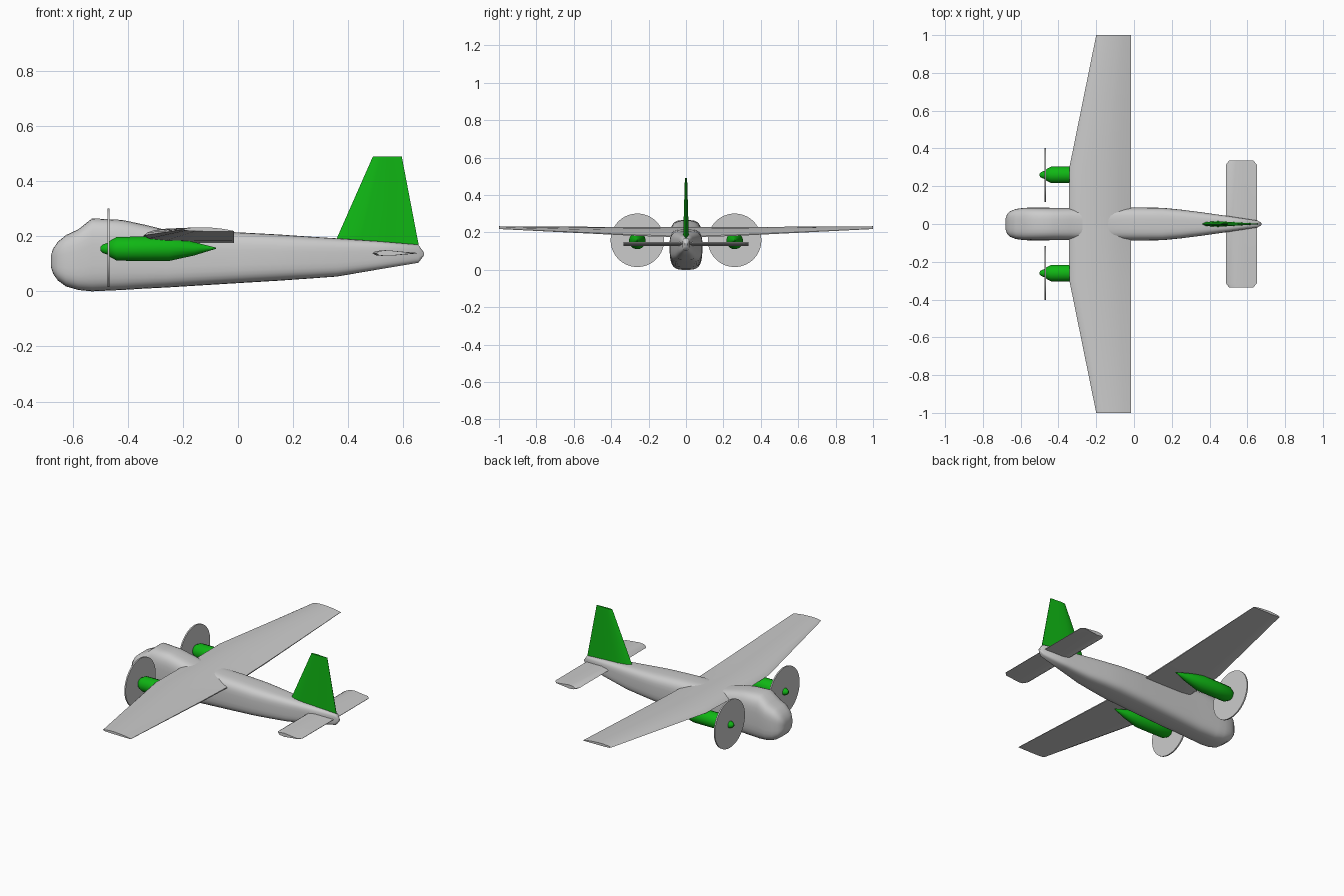
import bpy, bmesh, math


def material(name, rgb):
    m = bpy.data.materials.new(name)
    m.diffuse_color = (*rgb, 1)
    return m


GREY = material("light_grey", (0.6, 0.6, 0.6))
GREEN = material("green", (0.005, 0.47, 0.007))


def loft(name, rings, mat, angle=35):
    """Skin a list of equal-length closed rings and cap both ends."""
    bm = bmesh.new()
    vs = [[bm.verts.new(p) for p in r] for r in rings]
    n = len(rings[0])
    for a, b in zip(vs, vs[1:]):
        for i in range(n):
            j = (i + 1) % n
            bm.faces.new((a[i], a[j], b[j], b[i]))
    bm.faces.new(vs[0])
    bm.faces.new(vs[-1])
    bmesh.ops.recalc_face_normals(bm, faces=bm.faces)
    me = bpy.data.meshes.new(name)
    bm.to_mesh(me)
    bm.free()
    ob = bpy.data.objects.new(name, me)
    bpy.context.collection.objects.link(ob)
    me.materials.append(mat)
    bpy.ops.object.select_all(action='DESELECT')
    ob.select_set(True)
    bpy.context.view_layer.objects.active = ob
    bpy.ops.object.shade_smooth_by_angle(angle=math.radians(angle))
    return ob


def section(x, y, z, ry, rz, power=2, n=24):
    """Rounded ring across the x axis; higher power gives a boxier shape."""
    ring = []
    for i in range(n):
        t = 2 * math.pi * (i + 0.5) / n
        c, s = math.cos(t), math.sin(t)
        ring.append((x, y + ry * math.copysign(abs(c) ** (2 / power), c),
                     z + rz * math.copysign(abs(s) ** (2 / power), s)))
    return ring


# Fuselage: x, bottom, top, half width
stations = [(-0.68, 0.09, 0.13, 0.03), (-0.672, 0.065, 0.155, 0.052),
            (-0.655, 0.04, 0.18, 0.068), (-0.625, 0.018, 0.205, 0.08),
            (-0.58, 0.005, 0.226, 0.086), (-0.53, 0.0, 0.266, 0.087),
            (-0.42, 0.005, 0.26, 0.086), (-0.34, 0.01, 0.243, 0.086),
            (-0.26, 0.014, 0.223, 0.087), (0.0, 0.03, 0.215, 0.088),
            (0.15, 0.039, 0.207, 0.086), (0.25, 0.046, 0.2, 0.076),
            (0.36, 0.054, 0.193, 0.062), (0.5, 0.078, 0.183, 0.042),
            (0.655, 0.104, 0.17, 0.018), (0.675, 0.13, 0.142, 0.005)]
loft("fuselage", [section(x, 0, (a + b) / 2, w, (b - a) / 2, 3.6, 32)
                  for x, a, b, w in stations], GREY, 50)

# Wing: root profile points as (chord fraction, height fraction)
foil = [(0, 0.45), (0.04, 0.68), (0.12, 0.87), (0.25, 0.98), (0.4, 1.0),
        (0.6, 0.88), (0.8, 0.6), (1, 0.12), (1, 0), (0.6, 0.02),
        (0.25, 0.06), (0.06, 0.2)]
spans = [(-1, -0.2, 0.218, 0.233), (-0.3, -0.342, 0.183, 0.229),
         (0, -0.345, 0.172, 0.228),
         (0.3, -0.342, 0.183, 0.229), (1, -0.2, 0.218, 0.233)]
loft("wing", [[(lead + (-0.015 - lead) * c, y, low + (top - low) * h)
               for c, h in foil] for y, lead, low, top in spans], GREY)

# Tailplane with clipped corners
tail_foil = [(0, 0.5), (0.08, 0.85), (0.3, 1), (0.6, 0.8), (1, 0.55),
             (1, 0.45), (0.6, 0.2), (0.3, 0), (0.08, 0.15)]
tail = [(-0.335, 0.503, 0.632), (-0.315, 0.488, 0.65),
        (0.315, 0.488, 0.65), (0.335, 0.503, 0.632)]
loft("tailplane", [[(a + (b - a) * c, y, 0.128 + 0.022 * h)
                    for c, h in tail_foil] for y, a, b in tail], GREY)

# Fin: z, front x, rear x, half thickness
fin = [(0.15, 0.34, 0.66, 0.016), (0.49, 0.49, 0.595, 0.006)]
loft("fin", [[(a + (b - a) * c, w * (2 * h - 1), z) for c, h in tail_foil]
             for z, a, b, w in fin], GREEN)

# Engines and propeller discs on both sides: x, z, radius
engine = [(-0.5, 0.155, 0.006), (-0.492, 0.155, 0.015), (-0.48, 0.155, 0.02),
          (-0.47, 0.155, 0.022), (-0.465, 0.155, 0.03), (-0.44, 0.155, 0.044),
          (-0.35, 0.155, 0.045), (-0.25, 0.155, 0.045), (-0.16, 0.155, 0.025),
          (-0.08, 0.157, 0.002)]
for side, y in (("left", -0.26), ("right", 0.26)):
    loft(side + "_engine", [section(x, y, z, r, r, 2, 16)
                            for x, z, r in engine], GREEN)
    loft(side + "_propeller_disc", [section(x, y, 0.158, 0.143, 0.143, 2, 48)
                                    for x in (-0.475, -0.467)], GREY)
